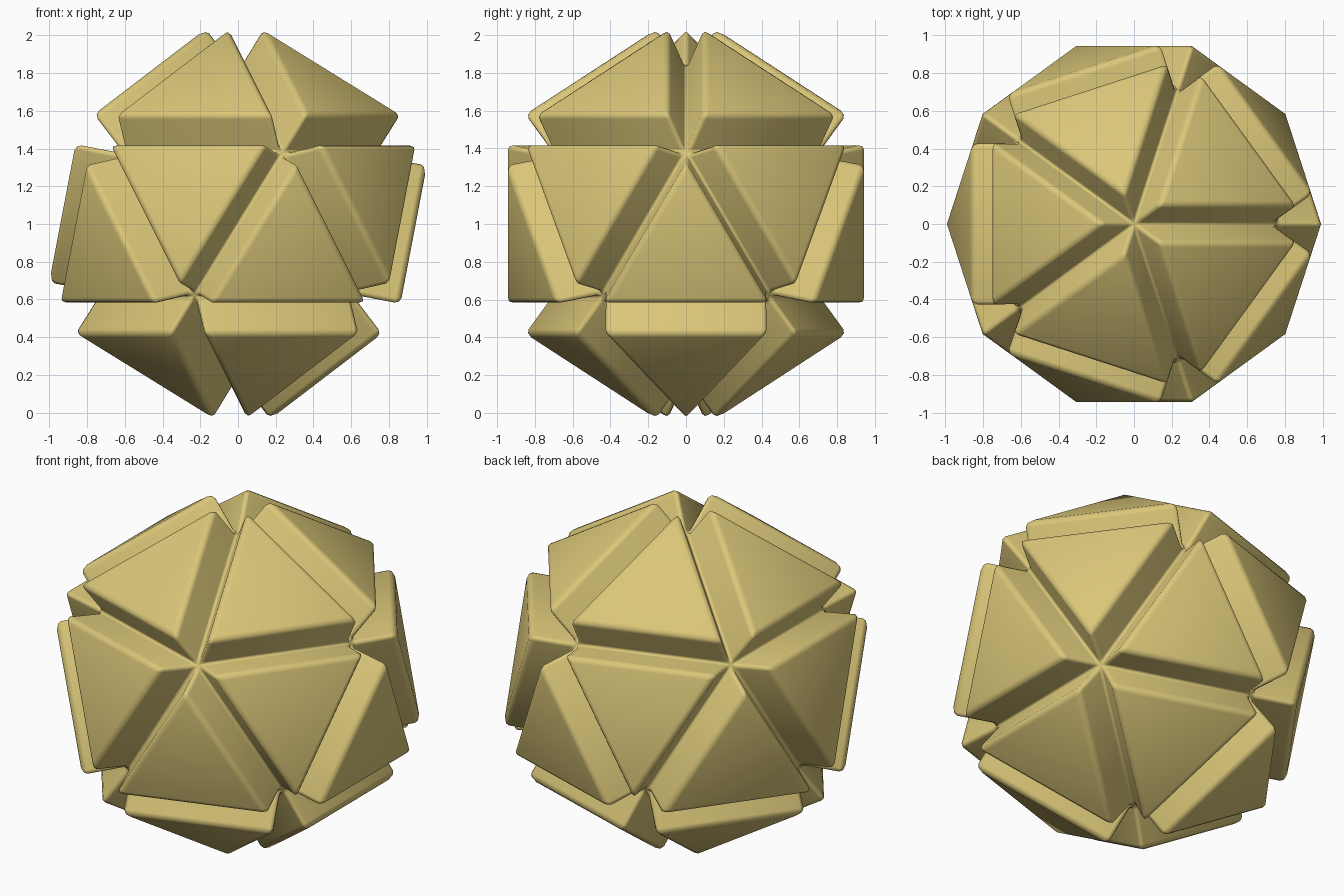
import bpy, bmesh

if "Cube" in bpy.data.objects:
    bpy.data.objects.remove(bpy.data.objects["Cube"])

RADIUS = 0.834      # core icosahedron
HEIGHT = 0.262      # how far each triangular block stands out
BEVEL = 0.032

# Core with one straight block raised on every face, leaving V grooves between
bm = bmesh.new()
bmesh.ops.create_icosphere(bm, subdivisions=1, radius=RADIUS)
bm.normal_update()
blocks = bmesh.ops.extrude_discrete_faces(bm, faces=bm.faces[:])["faces"]
for face in blocks:
    offset = face.calc_center_median().normalized() * HEIGHT
    for v in face.verts:
        v.co += offset
bmesh.ops.recalc_face_normals(bm, faces=bm.faces[:])
for face in bm.faces:
    face.smooth = True

mesh = bpy.data.meshes.new("faceted_ball")
bm.to_mesh(mesh)
bm.free()
ball = bpy.data.objects.new("faceted_ball", mesh)
bpy.context.collection.objects.link(ball)
ball.location.z = 1.0

# Softened edges
bevel = ball.modifiers.new("soft_edges", 'BEVEL')
bevel.width = BEVEL
bevel.segments = 2
bevel.limit_method = 'NONE'

# Colour
mat = bpy.data.materials.new("sandy_yellow")
mat.diffuse_color = (0.70, 0.565, 0.19, 1.0)
mat.use_nodes = True
mat.node_tree.nodes["Principled BSDF"].inputs["Base Color"].default_value = mat.diffuse_color
mesh.materials.append(mat)
